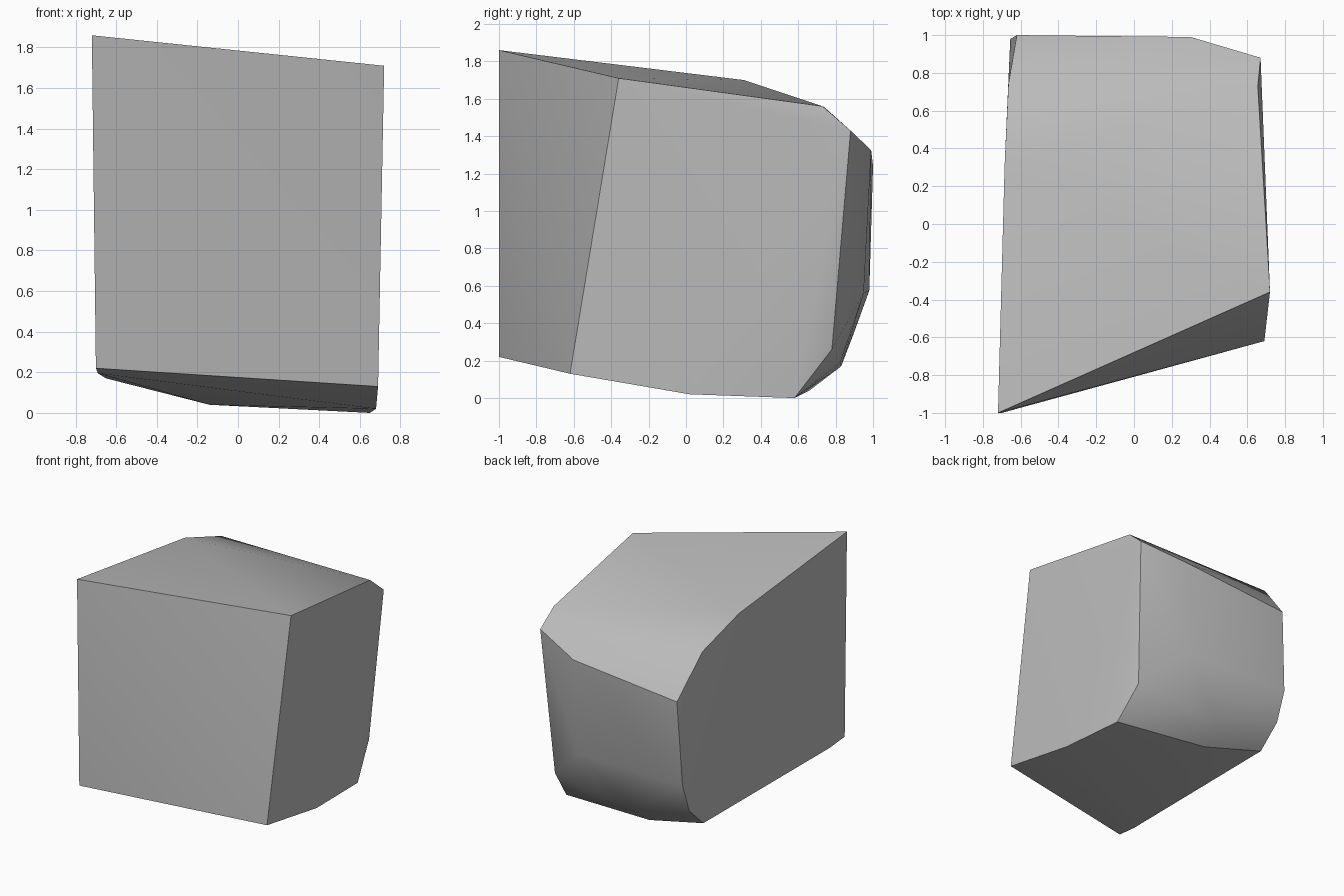
import bpy
import bmesh
from math import radians

default_cube = bpy.data.objects.get("Cube")
if default_cube:
    bpy.data.objects.remove(default_cube, do_unlink=True)


def make_material(name, colour):
    material = bpy.data.materials.new(name)
    material.use_nodes = True
    material.diffuse_color = colour
    shader = material.node_tree.nodes["Principled BSDF"]
    shader.inputs["Base Color"].default_value = colour
    return material


def make_hull(name, outlines, material, sharp_angle):
    """Wrap a convex block around the corner outlines and shade it."""
    mesh = bpy.data.meshes.new(name)
    bm = bmesh.new()
    for outline in outlines:
        for corner in outline:
            bm.verts.new(corner)
    hull = bmesh.ops.convex_hull(bm, input=bm.verts, use_existing_faces=False)
    unused = [item for item in hull["geom_interior"] + hull["geom_unused"]
              if isinstance(item, bmesh.types.BMVert)]
    bmesh.ops.delete(bm, geom=list(set(unused)), context="VERTS")
    bmesh.ops.recalc_face_normals(bm, faces=bm.faces)
    bm.to_mesh(mesh)
    bm.free()
    mesh.materials.append(material)

    block = bpy.data.objects.new(name, mesh)
    bpy.context.collection.objects.link(block)
    bpy.ops.object.select_all(action="DESELECT")
    block.select_set(True)
    bpy.context.view_layer.objects.active = block
    bpy.ops.object.shade_smooth_by_angle(angle=radians(sharp_angle))
    return block


# Outline of the flat side at -x, from the front top edge round the back
low_x_side = [
    (-0.72, -1.0, 1.86), (-0.685, 0.31, 1.7), (-0.665, 0.74, 1.555),
    (-0.62, 1.0, 1.24), (-0.655, 0.98, 0.575), (-0.655, 0.895, 0.34),
    (-0.65, 0.71, 0.17), (-0.69, -0.82, 0.195), (-0.7, -1.0, 0.22),
]

# Outline of the flat side at +x, in the same order
high_x_side = [
    (0.72, -0.36, 1.71), (0.655, 0.73, 1.56), (0.67, 0.88, 1.43),
    (0.61, 0.78, 0.26), (0.65, 0.58, 0.0), (0.68, 0.02, 0.02),
    (0.69, -0.62, 0.13),
]

# Corners of the rounded back, from the top edge to the underside
back = [
    (0.3, 0.99, 1.325), (0.28, 0.95, 0.56), (0.14, 0.825, 0.19),
    (-0.13, 0.83, 0.17), (-0.14, 0.66, 0.04),
]

stone_grey = make_material("stone grey", (0.5, 0.5, 0.5, 1.0))
make_hull("stone_block", [low_x_side, high_x_side, back], stone_grey, 35)
